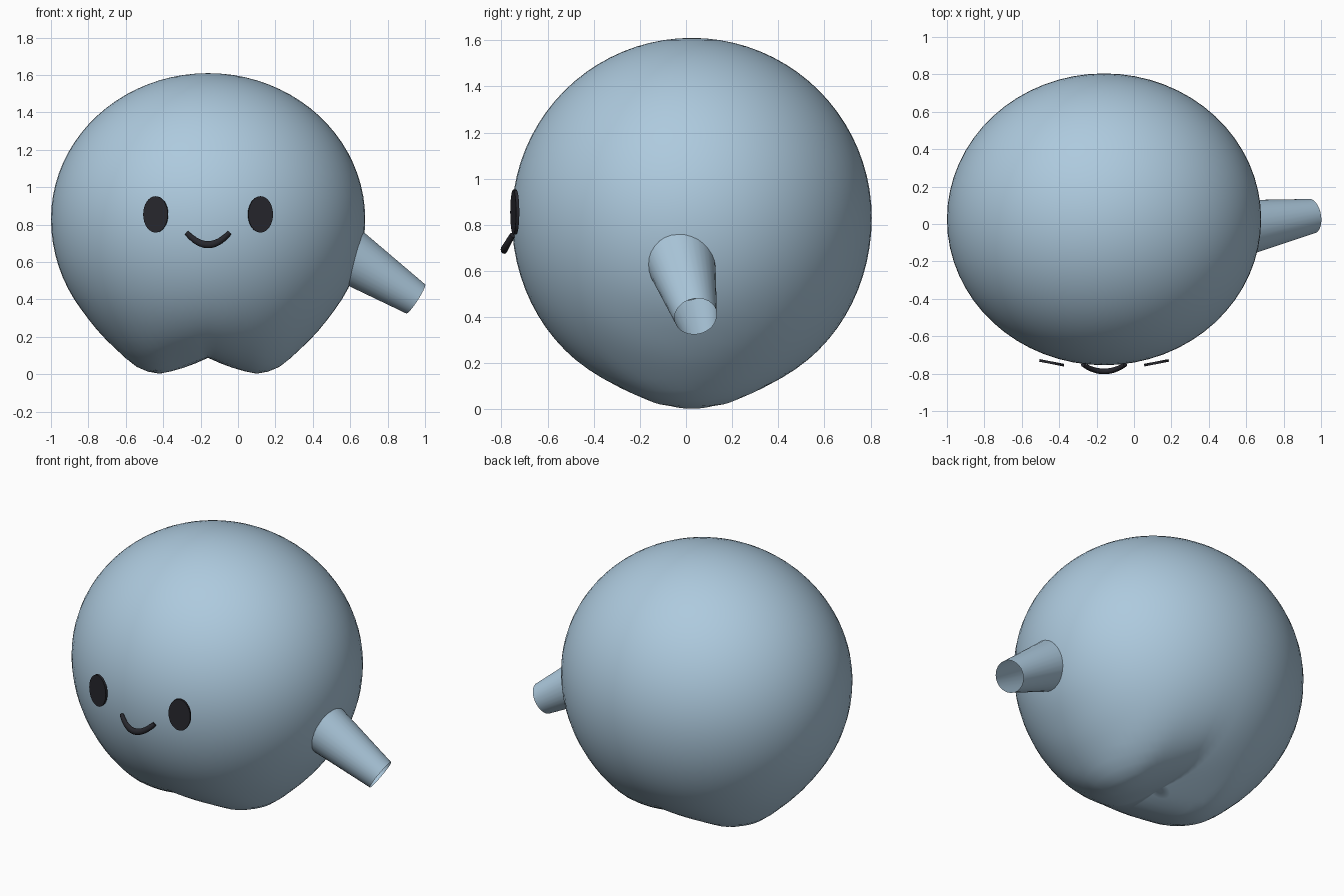
import bpy, bmesh, math
from mathutils import Vector, Matrix

if "Cube" in bpy.data.objects:
    bpy.data.objects.remove(bpy.data.objects["Cube"])

CX, CY, CZ = -0.16, 0.025, 0.83   # body centre


def material(name, color):
    m = bpy.data.materials.new(name)
    m.diffuse_color = (*color, 1)
    m.use_nodes = True
    m.node_tree.nodes["Principled BSDF"].inputs["Base Color"].default_value = m.diffuse_color
    return m


BLUE = material("pale_blue", (0.42, 0.59, 0.73))
DARK = material("near_black", (0.02, 0.02, 0.026))


def finish(name, bm, mat, angle=math.radians(40)):
    bmesh.ops.recalc_face_normals(bm, faces=bm.faces)
    me = bpy.data.meshes.new(name)
    bm.to_mesh(me)
    bm.free()
    me.materials.append(mat)
    ob = bpy.data.objects.new(name, me)
    bpy.context.collection.objects.link(ob)
    bpy.ops.object.select_all(action='DESELECT')
    ob.select_set(True)
    bpy.context.view_layer.objects.active = ob
    bpy.ops.object.shade_smooth_by_angle(angle=angle)
    return ob


def interp(x, pts):
    for (x0, y0), (x1, y1) in zip(pts, pts[1:]):
        if x <= x1:
            return y0 + (y1 - y0) * (x - x0) / (x1 - x0)
    return pts[-1][1]


# Body: rounded blob, underside pinched into two foot bulges with a groove between
FOOT = [(0, 0.078), (0.28, -0.057), (0.39, -0.06), (0.49, -0.032), (0.66, 0), (2, 0)]
bm = bmesh.new()
bmesh.ops.create_uvsphere(bm, u_segments=64, v_segments=40, radius=1)
for v in bm.verts:
    x, y = v.co.x * 0.84, v.co.y * 0.78
    z = v.co.z * (0.78 if v.co.z > 0 else 0.82)
    if z < 0:
        z += interp(abs(x), FOOT) * math.exp(-(y / 0.38) ** 2) * min(1, -z / 0.4)
    v.co = (CX + x, CY + y, max(0, CZ + z))
finish("body", bm, BLUE, math.radians(60))

# Spout arm: open tapered tube leaning down
tip = Vector((0.95, 0.042, 0.403))
root = Vector((0.50, -0.035, 0.695))
axis = tip - root
bm = bmesh.new()
bmesh.ops.create_cone(bm, cap_ends=False, segments=32, radius1=0.163, radius2=0.093,
                      depth=axis.length,
                      matrix=Matrix.Translation((tip + root) / 2)
                      @ axis.to_track_quat('Z', 'Y').to_matrix().to_4x4())
finish("arm", bm, BLUE)

# Eyes: thin oval discs turned outward
for side, label in ((-1, "left"), (1, "right")):
    bm = bmesh.new()
    bmesh.ops.create_cone(bm, cap_ends=True, segments=32, radius1=1, radius2=1, depth=1,
                          matrix=Matrix.Translation((CX + side * 0.28, -0.742, 0.855))
                          @ Matrix.Rotation(side * math.radians(11), 4, 'Z')
                          @ Matrix.Diagonal((0.067, 0.014, 0.097, 1))
                          @ Matrix.Rotation(math.radians(90), 4, 'X'))
    finish(label + "_eye", bm, DARK)

# Mouth: curved smile tube bulging forward
bm = bmesh.new()
rings = []
N, M = 20, 12
for i in range(N + 1):
    t = -1 + 2 * i / N
    c = Vector((CX + 0.113 * t, -0.788 + 0.036 * t * t, 0.693 + 0.062 * t * t))
    along = Vector((0.113, 0.072 * t, 0.124 * t)).normalized()
    out = along.cross(Vector((0, 0, 1))).normalized()
    up = out.cross(along)
    r = 0.019 - 0.005 * t * t
    rings.append([bm.verts.new(c + r * (0.8 * out * math.cos(a) + up * math.sin(a)))
                  for a in (2 * math.pi * k / M for k in range(M))])
for a, b in zip(rings, rings[1:]):
    for k in range(M):
        bm.faces.new((a[k], a[(k + 1) % M], b[(k + 1) % M], b[k]))
bm.faces.new(rings[0])
bm.faces.new(rings[-1])
finish("mouth", bm, DARK)
